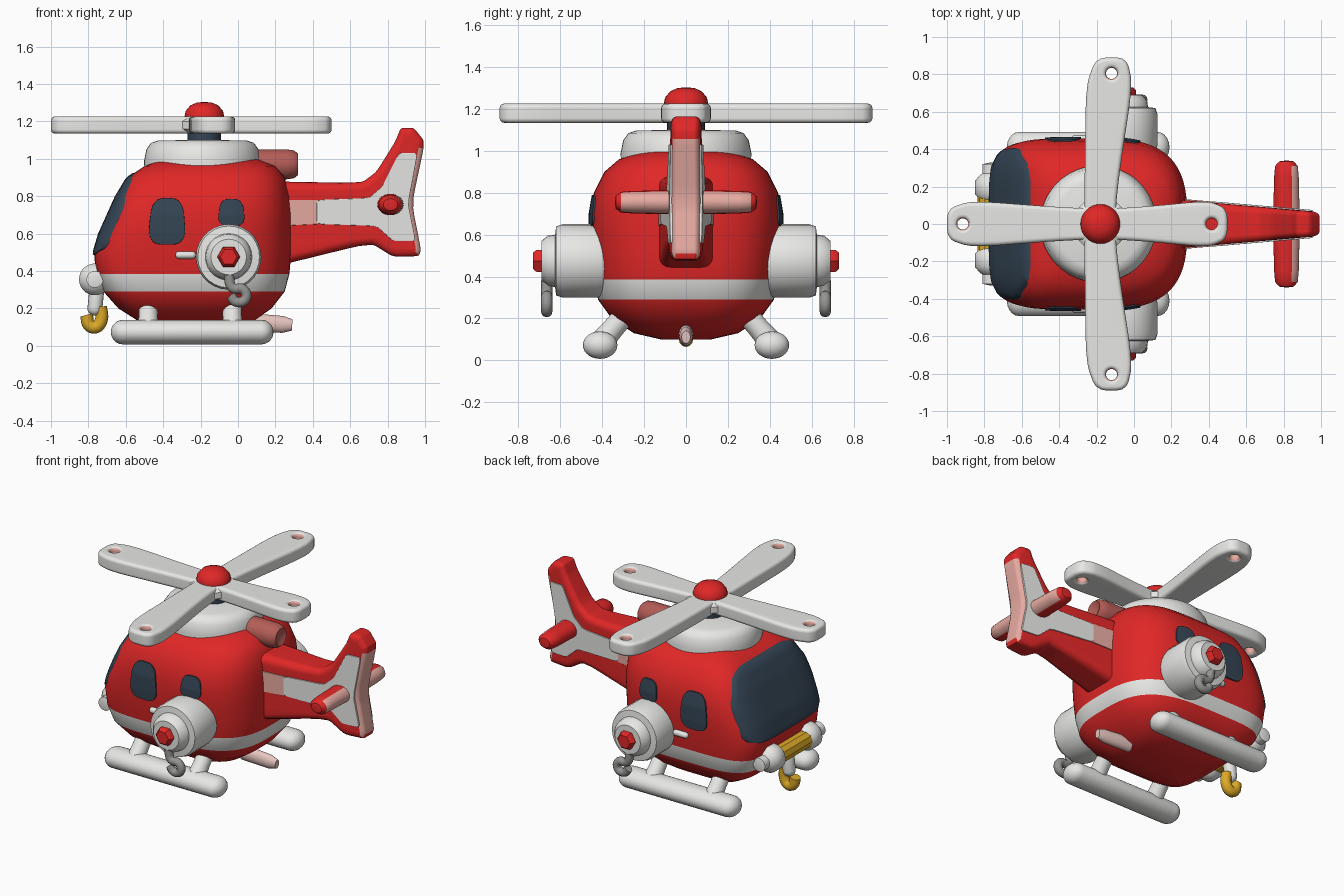
import bpy, bmesh
from math import cos, sin, pi, radians
from mathutils import Vector, Matrix

cube = bpy.data.objects.get("Cube")
if cube:
    bpy.data.objects.remove(cube)


def material(name, r, g, b):
    m = bpy.data.materials.new(name)
    m.use_nodes = True
    m.diffuse_color = (r, g, b, 1)
    m.node_tree.nodes["Principled BSDF"].inputs["Base Color"].default_value = (r, g, b, 1)
    return m


RED = material("red paint", 0.75, 0.02, 0.02)
WHITE = material("white paint", 0.85, 0.85, 0.83)
NAVY = material("dark glass", 0.035, 0.06, 0.09)
YELLOW = material("yellow paint", 0.72, 0.4, 0.02)
GREY = material("grey metal", 0.3, 0.3, 0.29)
PINK = material("pale pink", 0.85, 0.43, 0.38)
BLUSH = material("light blush", 0.85, 0.6, 0.56)
DUSKY = material("dusky red", 0.46, 0.11, 0.095)


def finish(name, bm, *mats, angle=40):
    """Clean up the mesh, smooth it and link it."""
    bmesh.ops.remove_doubles(bm, verts=bm.verts, dist=0.0005)
    bmesh.ops.recalc_face_normals(bm, faces=bm.faces)
    me = bpy.data.meshes.new(name)
    bm.to_mesh(me)
    bm.free()
    for m in mats:
        me.materials.append(m)
    me.shade_smooth()
    me.set_sharp_from_angle(angle=radians(angle))
    ob = bpy.data.objects.new(name, me)
    bpy.context.collection.objects.link(ob)
    return ob


def loft(rings, caps=True):
    bm = bmesh.new()
    rows = [[bm.verts.new(p) for p in ring] for ring in rings]
    n = len(rows[0])
    for a, b in zip(rows, rows[1:]):
        for i in range(n):
            bm.faces.new((a[i], a[(i + 1) % n], b[(i + 1) % n], b[i]))
    if caps:
        bm.faces.new(rows[0])
        bm.faces.new(rows[-1])
    return bm


def lathe(name, profile, at, axis, *mats, seg=28, squash=(1, 1, 1), angle=40):
    """Turn (radius, height) points round an axis."""
    spin = Vector((0, 0, 1)).rotation_difference(Vector(axis))
    rings = []
    for r, h in profile:
        ring = [spin @ Vector((r * cos(2 * pi * i / seg), r * sin(2 * pi * i / seg), h)) for i in range(seg)]
        rings.append([Vector(at) + p * Vector(squash) for p in ring])
    return finish(name, loft(rings), *mats, angle=angle)


def capsule(r, length):
    arc = [(r * sin(i * pi / 10), r * cos(i * pi / 10)) for i in range(6)]
    return [(a, -length / 2 + r - h) for a, h in arc] + [(a, length / 2 - r + h) for a, h in reversed(arc)]


def soften(pts, cut=0.22, times=3):
    """Round the corners of an outline."""
    for _ in range(times):
        out = []
        for i, p in enumerate(pts):
            a, b = Vector(p), Vector(pts[(i + 1) % len(pts)])
            out += [a.lerp(b, cut), a.lerp(b, 1 - cut)]
        pts = out
    return pts


def curve_mesh(cu):
    ob = bpy.data.objects.new("temp", cu)
    bpy.context.collection.objects.link(ob)
    dg = bpy.context.evaluated_depsgraph_get()
    me = bpy.data.meshes.new_from_object(ob.evaluated_get(dg))
    bm = bmesh.new()
    bm.from_mesh(me)
    bpy.data.objects.remove(ob)
    bpy.data.meshes.remove(me)
    for f in bm.faces:
        f.material_index = 0
    return bm


def slab(outlines, half, bevel):
    """Extrude 2D outlines with rounded edges; inner outlines are holes."""
    cu = bpy.data.curves.new("temp", "CURVE")
    cu.dimensions, cu.fill_mode = "2D", "BOTH"
    cu.extrude, cu.bevel_depth, cu.bevel_resolution, cu.offset = half - bevel, bevel, 3, -bevel
    for pts in outlines:
        sp = cu.splines.new("POLY")
        sp.points.add(len(pts) - 1)
        for q, p in zip(sp.points, pts):
            q.co = (p[0], p[1], 0, 1)
        sp.use_cyclic_u = True
    return curve_mesh(cu)


def tube(name, pts, r, mat):
    cu = bpy.data.curves.new("temp", "CURVE")
    cu.dimensions, cu.bevel_depth, cu.use_fill_caps, cu.resolution_u = "3D", r, True, 5
    sp = cu.splines.new("BEZIER")
    sp.bezier_points.add(len(pts) - 1)
    for q, p in zip(sp.bezier_points, pts):
        q.co, q.handle_left_type, q.handle_right_type = p, "AUTO", "AUTO"
    return finish(name, curve_mesh(cu), mat)


# Cabin: stacked rounded sections (height, nose, back, half width)
SECTIONS = [(0.1, -0.38, 0, 0.12), (0.13, -0.53, 0.08, 0.25), (0.2, -0.64, 0.18, 0.355),
            (0.29, -0.72, 0.25, 0.42), (0.385, -0.76, 0.275, 0.437), (0.5, -0.77, 0.285, 0.45),
            (0.6, -0.74, 0.285, 0.457), (0.7, -0.695, 0.285, 0.457), (0.8, -0.65, 0.275, 0.44),
            (0.9, -0.59, 0.25, 0.39), (0.96, -0.5, 0.2, 0.32), (1.0, -0.4, 0.1, 0.2)]


def section(z):
    for a, b in zip(SECTIONS, SECTIONS[1:]):
        if z <= b[0]:
            t = (z - a[0]) / (b[0] - a[0])
            x0, x1, w = (a[i] + t * (b[i] - a[i]) for i in (1, 2, 3))
            return (x0 + x1) / 2, (x1 - x0) / 2, w


def power(c):
    return 5.2 if c < 0 else 3


def cabin_ring(z):
    cx, hx, hy = section(z)
    ring = []
    for i in range(96):
        c, s = cos(2 * pi * i / 96), sin(2 * pi * i / 96)
        e = 2 / power(c)
        ring.append((cx + hx * abs(c) ** e * (1 if c > 0 else -1), hy * abs(s) ** e * (1 if s > 0 else -1), z))
    return ring


cabin = finish("cabin", loft([cabin_ring(s[0]) for s in SECTIONS]), RED, WHITE, angle=60)
for p in cabin.data.polygons:
    p.material_index = int(0.29 < p.center.z < 0.385)


# Windows: thin plates that follow the cabin surface
def window(name, outline, place, cut=0.2):
    pts = soften(outline, cut)
    mid = sum(pts, Vector((0, 0))) / len(pts)
    steps = [(1, -0.004), (0.99, 0.008)] + [(k / 12, 0.008) for k in range(11, -1, -1)]
    finish(name, loft([[place(*mid.lerp(p, k), out) for p in pts] for k, out in steps], False), NAVY, angle=70)


def on_nose(y, z, out):
    cx, hx, hy = section(z)
    n = power(-1)
    return (cx - hx * (1 - min(abs(y) / hy, 0.99) ** n) ** (1 / n) - out, y * (1 + out), z)


window("windshield", [(-0.3, 0.925), (0.3, 0.925), (0.41, 0.74), (0.395, 0.485), (-0.395, 0.485), (-0.41, 0.74)],
       on_nose, 0.14)

for side, s in (("right", -1), ("left", 1)):
    def on_side(x, z, out):
        cx, hx, hy = section(z)
        t = (x - cx) / hx
        return (x, s * (hy * (1 - abs(t) ** power(t)) ** (1 / power(t)) + out), z)

    window(side + "_door_window", [(-0.485, 0.54), (-0.275, 0.54), (-0.295, 0.79), (-0.46, 0.79)], on_side)
    window(side + "_rear_window", [(-0.11, 0.64), (0.04, 0.64), (0.025, 0.785), (-0.095, 0.785)], on_side)
    lathe(side + "_door_handle", capsule(0.02, 0.11), (-0.28, s * 0.455, 0.485), (1, 0, 0), WHITE, seg=12)

    # Side winch pod
    lathe(side + "_pod", [(0, 0.38), (0.165, 0.38), (0.175, 0.42), (0.175, 0.59), (0.165, 0.62), (0.125, 0.625),
                          (0.12, 0.66), (0.095, 0.69), (0, 0.69)], (-0.05, 0, 0.475), (0, s, 0), WHITE)
    lathe(side + "_pod_nut", [(0, 0.67), (0.062, 0.67), (0.06, 0.715), (0.045, 0.73), (0, 0.73)],
          (-0.05, 0, 0.475), (0, s, 0), RED, seg=6)
    hook = [(-0.05, 0.38), (-0.03, 0.31), (0.03, 0.3), (0.04, 0.25), (-0.01, 0.235), (-0.04, 0.27)]
    tube(side + "_pod_hook", [(x, s * 0.665, z) for x, z in hook], 0.027, GREY)

    # Landing skid and struts
    lathe(side + "_skid", capsule(0.066, 0.87), (-0.245, s * 0.41, 0.073), (1, 0, 0), WHITE, squash=(1, 1.25, 1))
    for end, x in (("front", -0.48), ("rear", -0.03)):
        lathe(f"{side}_{end}_strut", [(0, 0), (0.058, 0), (0.052, 0.1), (0.052, 0.2), (0, 0.2)],
              (x, s * 0.41, 0.08), (0, -s * 0.65, 0.76), WHITE, seg=16)

    # Nose winch brackets
    lathe(side + "_winch_mount", [(0, 0.13), (0.06, 0.13), (0.085, 0.16), (0.085, 0.23), (0.06, 0.26),
                                  (0.045, 0.27), (0.045, 0.32), (0, 0.33)], (-0.765, 0, 0.355), (0, s, 0), WHITE)

# Nose winch drum and hook
lathe("winch_drum", [(0, -0.16), (0.058, -0.16), (0.058, 0.16), (0, 0.16)], (-0.78, 0, 0.355), (0, 1, 0), YELLOW,
      seg=10, angle=30)
lathe("hook_block", capsule(0.04, 0.18), (-0.76, 0, 0.25), (0.1, 0, 1), WHITE, seg=16)
tube("winch_hook", [(-0.735, 0, 0.21), (-0.73, 0, 0.14), (-0.76, 0, 0.1), (-0.795, 0, 0.11), (-0.81, 0, 0.165)],
     0.034, YELLOW)

# Roof, mast, exhaust and tail bumper
lathe("roof_housing", [(0.31, 0.92), (0.312, 0.99), (0.3, 1.05), (0.275, 1.085), (0.235, 1.098), (0, 1.1)],
      (-0.19, 0, 0), (0, 0, 1), WHITE, seg=48, angle=50)
lathe("mast", [(0.09, 1.08), (0.09, 1.15), (0, 1.15)], (-0.18, 0, 0), (0, 0, 1), NAVY)
lathe("rotor_cap", [(0.1, 1.18), (0.106, 1.225), (0.1, 1.255), (0.075, 1.285), (0.04, 1.3), (0, 1.304)],
      (-0.18, 0, 0), (0, 0, 1), RED)
lathe("exhaust", [(0, 0), (0.08, 0), (0.08, 0.24), (0.074, 0.28), (0.058, 0.3), (0.04, 0.29), (0, 0.28)],
      (0.02, 0, 0.97), (1, 0, 0), DUSKY, angle=60)
lathe("tail_bumper", [(0, -0.1), (0.05, -0.1), (0.045, 0.1), (0.03, 0.15), (0, 0.15)],
      (0.14, 0, 0.12), (1, 0, -0.06), BLUSH, seg=16, squash=(1, 0.7, 1))

# Rotor: four rounded blades with tip holes and a round centre
ring = [(cos(i * pi / 8), sin(i * pi / 8)) for i in range(16)]
for name, turn, length, shift in (("front", 180, 0.82, 0), ("rear", 0, 0.68, 0),
                                  ("left", 90, 0.89, -0.06), ("right", -90, 0.89, 0.06)):
    hole = Vector((length - 0.085, shift))
    blade = soften([(-0.05, -0.085), (0.16, -0.085), (length, -0.135 + shift), (length, 0.135 + shift),
                    (0.16, 0.085), (-0.05, 0.085)], 0.2)
    bm = slab([blade, [hole + 0.03 * Vector(p) for p in ring]], 0.046, 0.022)
    ob = finish(name + "_blade", bm, WHITE, PINK)
    for p in ob.data.polygons:
        p.material_index = int((p.center.xy - hole).length < 0.045 and abs(p.normal.z) < 0.7)
    ob.data.transform(Matrix.Translation((-0.18, 0, 1.18)) @ Matrix.Rotation(radians(turn), 4, "Z"))
    ob.modifiers.new("normals", "WEIGHTED_NORMAL").keep_sharp = True
lathe("rotor_centre", [(0, -0.046), (0.11, -0.046), (0.145, -0.02), (0.145, 0.02), (0.11, 0.046), (0, 0.046)],
      (-0.18, 0, 1.18), (0, 0, 1), WHITE)


# Tail: side profile whose thickness narrows towards the back
def tail(name, outline, grow, bevel, *mats, cut=0.12):
    bm = slab([soften(outline, cut, 2)], 0.1, bevel)
    bm.transform(Matrix.Rotation(pi / 2, 4, "X"))
    for v in bm.verts:
        v.co.y *= (1.5 - 0.86 * v.co.x) + grow * 10
    ob = finish(name, bm, *mats)
    ob.modifiers.new("normals", "WEIGHTED_NORMAL").keep_sharp = True
    return ob


boom = tail("tail_boom", [(0.1, 0.88), (0.66, 0.87), (0.74, 0.93), (0.84, 1.09), (0.87, 1.165), (0.94, 1.165),
                          (1.0, 1.09), (0.93, 0.76), (0.985, 0.48), (0.83, 0.475), (0.71, 0.55), (0.1, 0.4)],
            0, 0.042, RED, PINK)
for p in boom.data.polygons:
    p.material_index = int(p.normal.x > 0.4 and 0.5 < p.center.z < 1.06 and p.center.x > 0.8)
tail("tail_panel", [(0.42, 0.65), (0.42, 0.78), (0.7, 0.79), (0.77, 0.85), (0.86, 1.03), (0.96, 1.03),
                    (0.91, 0.76), (0.95, 0.56), (0.83, 0.56), (0.74, 0.64)], 0.007, 0.002, WHITE, cut=0.08)
tail("tail_panel_front", [(0.22, 0.64), (0.22, 0.78), (0.43, 0.78), (0.43, 0.65)], 0.006, 0.002, PINK, cut=0.01)

fin = lathe("stabilizer", [(0, -0.34), (0.035, -0.335), (0.055, -0.31), (0.06, -0.25), (0.065, 0), (0.06, 0.25),
                           (0.055, 0.31), (0.035, 0.335), (0, 0.34)], (0.815, 0, 0.755), (0, 1, 0),
            RED, PINK, squash=(1.1, 1, 0.9))
for p in fin.data.polygons:
    p.material_index = int(p.normal.x > 0.4 and abs(p.center.y) < 0.3)
